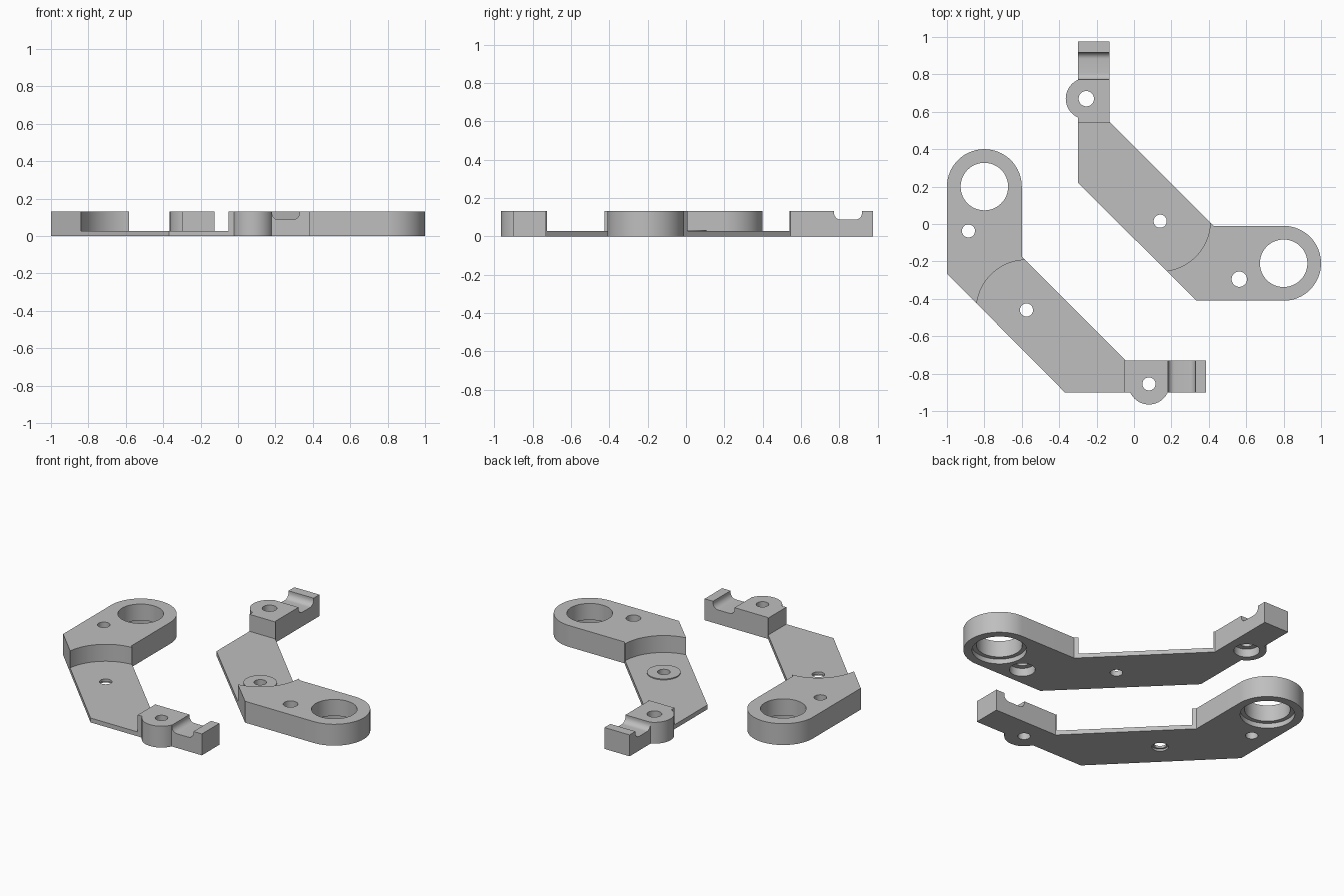
import bpy, bmesh
from math import cos, sin, radians
from mathutils import Vector

cube = bpy.data.objects.get("Cube")
if cube:
    bpy.data.objects.remove(cube, do_unlink=True)

HEIGHT, PLATE = 0.131, 0.027

grey = bpy.data.materials.new("plain grey")
grey.use_nodes = True
grey.diffuse_color = (0.52, 0.52, 0.52, 1)
grey.node_tree.nodes["Principled BSDF"].inputs["Base Color"].default_value = grey.diffuse_color


def arc(cx, cy, r, start, end, steps):
    angles = [radians(start + (end - start) * i / steps) for i in range(steps + 1)]
    return [(cx + r * cos(a), cy + r * sin(a)) for a in angles]


def prism(name, points, push):
    """Close a flat profile and push it along a vector."""
    bm = bmesh.new()
    face = bm.faces.new([bm.verts.new(p) for p in points])
    extruded = bmesh.ops.extrude_face_region(bm, geom=[face])["geom"]
    bmesh.ops.translate(bm, vec=Vector(push),
                        verts=[v for v in extruded if isinstance(v, bmesh.types.BMVert)])
    bmesh.ops.recalc_face_normals(bm, faces=bm.faces)
    mesh = bpy.data.meshes.new(name)
    bm.to_mesh(mesh)
    bm.free()
    obj = bpy.data.objects.new(name, mesh)
    bpy.context.collection.objects.link(obj)
    return obj


def apply_booleans(body, tools):
    for tool, operation in tools:
        tool.hide_render = True
        mod = body.modifiers.new("shape", "BOOLEAN")
        mod.operation, mod.object, mod.solver = operation, tool, "EXACT"
    graph = bpy.context.evaluated_depsgraph_get()
    graph.update()
    body.data = bpy.data.meshes.new_from_object(body.evaluated_get(graph))
    body.modifiers.clear()
    for tool, _ in tools:
        bpy.data.objects.remove(tool, do_unlink=True)


def build_arm(name, place, raised_pivot):
    def slab(label, outline, z0, z1):
        return prism(label, [place(x, y, z0) for x, y in outline], (0, 0, z1 - z0))

    def disc(label, centre, r, z0, z1):
        return slab(label, arc(*centre, r, 0, 352.5, 47), z0, z1)

    ring, pivot, near_hole, boss = (0.8, -0.21), (0.14, 0.015), (0.563, -0.295), (-0.255, 0.67)

    # Whole arm outline: rounded ring end, diagonal web, clamp end with side boss
    outline = (arc(*ring, 0.2, -90, 90, 40)
               + [(0.425, -0.01), (-0.13, 0.545), (-0.13, 0.975), (-0.3, 0.975)]
               + arc(*boss, 0.11, 114.2, 245.8, 24)
               + [(-0.3, 0.22), (0.335, -0.41)])
    body = slab(name, outline, 0, HEIGHT)

    # Pocket that leaves a thin plate, with a round wall about the pivot
    pocket = arc(*pivot, 0.268, -135, 45, 40) + [(0, 0.54), (-0.4, 0.54), (-0.4, 0.17)]
    tools = [(slab("pocket_cutter", pocket, PLATE, 0.3), "DIFFERENCE")]
    if raised_pivot:
        tools.append((disc("pivot_pad", pivot, 0.093, 0.01, PLATE + 0.006), "UNION"))

    # Groove across the clamp end, rounded at its floor
    profile = ([(0.772, 0.3)] + arc(0.807, 0.122, 0.035, 180, 270, 8)
               + arc(0.883, 0.122, 0.035, 270, 360, 8) + [(0.918, 0.3)])
    start, end = Vector(place(-0.5, 0, 0)), Vector(place(0.1, 0, 0))
    groove = prism("groove_cutter", [place(-0.5, y, z) for y, z in profile], end - start)
    tools.append((groove, "DIFFERENCE"))

    # Through holes, then wider recesses from below
    small = 0.041 if raised_pivot else 0.035
    bores = [(ring, 0.127, 0.3), (pivot, 0.035, 0.3), (near_hole, small, 0.3),
             (boss, small, 0.3), (ring, 0.152, 0.03)]
    if raised_pivot:
        bores += [(near_hole, 0.072, 0.05), (boss, 0.072, 0.05)]
    else:
        bores.append((pivot, 0.046, 0.012))
    for centre, r, top in bores:
        tools.append((disc("bore_cutter", centre, r, -0.1, top), "DIFFERENCE"))

    apply_booleans(body, tools)
    body.data.materials.clear()
    body.data.materials.append(grey)
    for poly in body.data.polygons:
        poly.material_index = 0
    bpy.ops.object.select_all(action="DESELECT")
    body.select_set(True)
    bpy.context.view_layer.objects.active = body
    bpy.ops.object.shade_smooth_by_angle(angle=radians(30))


# Two matching arms, the second mirrored across the diagonal
build_arm("left_arm", lambda x, y, z: (x, y, z), True)
build_arm("right_arm", lambda x, y, z: (y - 0.59, x - 0.6, z), False)
